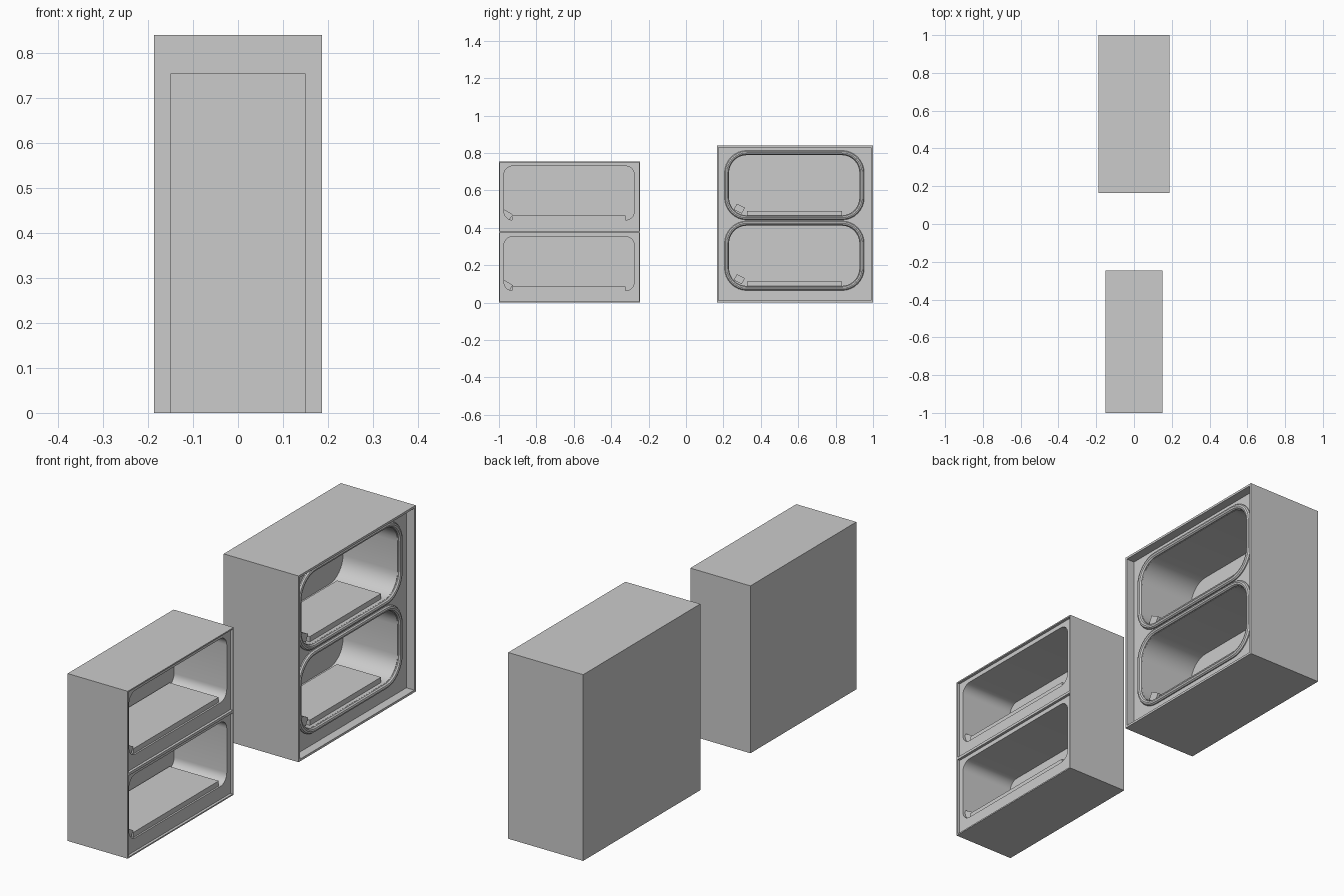
import bpy, bmesh, math
from mathutils import Vector

if "Cube" in bpy.data.objects:
    bpy.data.objects.remove(bpy.data.objects["Cube"])


def rounded(y0, y1, z0, z1, r, n=8):
    """Rounded rectangle outline in the y-z plane."""
    pts = []
    for cy, cz, a in ((y1 - r, z1 - r, 0), (y0 + r, z1 - r, 90),
                      (y0 + r, z0 + r, 180), (y1 - r, z0 + r, 270)):
        for i in range(n + 1):
            t = math.radians(a + 90 * i / n)
            pts.append((cy + r * math.cos(t), cz + r * math.sin(t)))
    return pts


def select(o):
    bpy.ops.object.select_all(action='DESELECT')
    o.select_set(True)
    bpy.context.view_layer.objects.active = o


def smooth(o):
    select(o)
    bpy.ops.object.shade_smooth_by_angle(angle=math.radians(35))


def prism(name, outline, x0, x1):
    """Extrude a y-z outline along x."""
    bm = bmesh.new()
    f = bm.faces.new([bm.verts.new((x0, y, z)) for y, z in outline])
    ext = bmesh.ops.extrude_face_region(bm, geom=[f])['geom']
    bmesh.ops.translate(bm, vec=Vector((x1 - x0, 0, 0)),
                        verts=[v for v in ext if isinstance(v, bmesh.types.BMVert)])
    bmesh.ops.recalc_face_normals(bm, faces=bm.faces)
    me = bpy.data.meshes.new(name)
    bm.to_mesh(me)
    bm.free()
    o = bpy.data.objects.new(name, me)
    bpy.context.collection.objects.link(o)
    return o


def box(name, x0, x1, y0, y1, z0, z1):
    return prism(name, [(y0, z0), (y1, z0), (y1, z1), (y0, z1)], x0, x1)


def cut(o, cutter):
    cutter.hide_render = True
    m = o.modifiers.new("cut", 'BOOLEAN')
    m.operation, m.solver, m.object = 'DIFFERENCE', 'EXACT', cutter
    select(o)
    bpy.ops.object.modifier_apply(modifier=m.name)
    bpy.data.objects.remove(cutter, do_unlink=True)


def pillow(name, x0, x1, y, z, w, h, deg):
    c, s = math.cos(math.radians(deg)), math.sin(math.radians(deg))
    pts = [(y + c * a - s * b, z + s * a + c * b)
           for a, b in ((-w, -h), (w, -h), (w, h), (-w, h))]
    return prism(name, pts, x0, x1)


def rim(name, outline, x, r):
    """Round tube following a closed outline."""
    cu = bpy.data.curves.new(name, 'CURVE')
    cu.dimensions = '3D'
    cu.bevel_depth, cu.bevel_resolution = r, 3
    sp = cu.splines.new('POLY')
    sp.points.add(len(outline) - 1)
    for p, (y, z) in zip(sp.points, outline):
        p.co = (x, y, z, 1)
    sp.use_cyclic_u = True
    o = bpy.data.objects.new(name, cu)
    bpy.context.collection.objects.link(o)
    select(o)
    bpy.ops.object.convert(target='MESH')
    smooth(bpy.context.view_layer.objects.active)


# Small stack: two separate sleeping pods
H = 0.3775
for i, level in enumerate(("lower", "upper")):
    b = i * H
    pod = box(f"{level}_small_pod", -0.15, 0.15, -1, -0.245, b, b + H)
    cut(pod, box("recess", 0.138, 0.2, -0.994, -0.251, b + 0.006, b + H - 0.006))
    cut(pod, prism("cavity", rounded(-0.973, -0.277, b + 0.064, b + 0.352, 0.045), -0.125, 0.2))
    smooth(pod)
    box(f"{level}_small_mattress", -0.115, 0.13, -0.93, -0.323, b + 0.062, b + 0.087)
    pillow(f"{level}_small_pillow", -0.08, 0.125, -0.957, b + 0.092, 0.026, 0.017, -32)

# Large cabinet with two bunks behind a recessed panel
cab = box("large_cabinet", -0.187, 0.187, 0.165, 1, 0, 0.84)
cut(cab, box("recess", 0.147, 0.25, 0.175, 0.99, 0.01, 0.83))
for i, level in enumerate(("lower", "upper")):
    b = 0.064 + i * 0.377
    cut(cab, prism("cavity", rounded(0.23, 0.927, b + 0.025, b + 0.347, 0.095), -0.125, 0.25))
    rim(f"{level}_opening_rim", rounded(0.218, 0.941, b + 0.0125, b + 0.36, 0.107), 0.148, 0.0125)
    box(f"{level}_large_mattress", -0.09, 0.13, 0.326, 0.834, b + 0.024, b + 0.049)
    pillow(f"{level}_large_pillow", -0.08, 0.13, 0.285, b + 0.061, 0.024, 0.018, -28)
smooth(cab)
